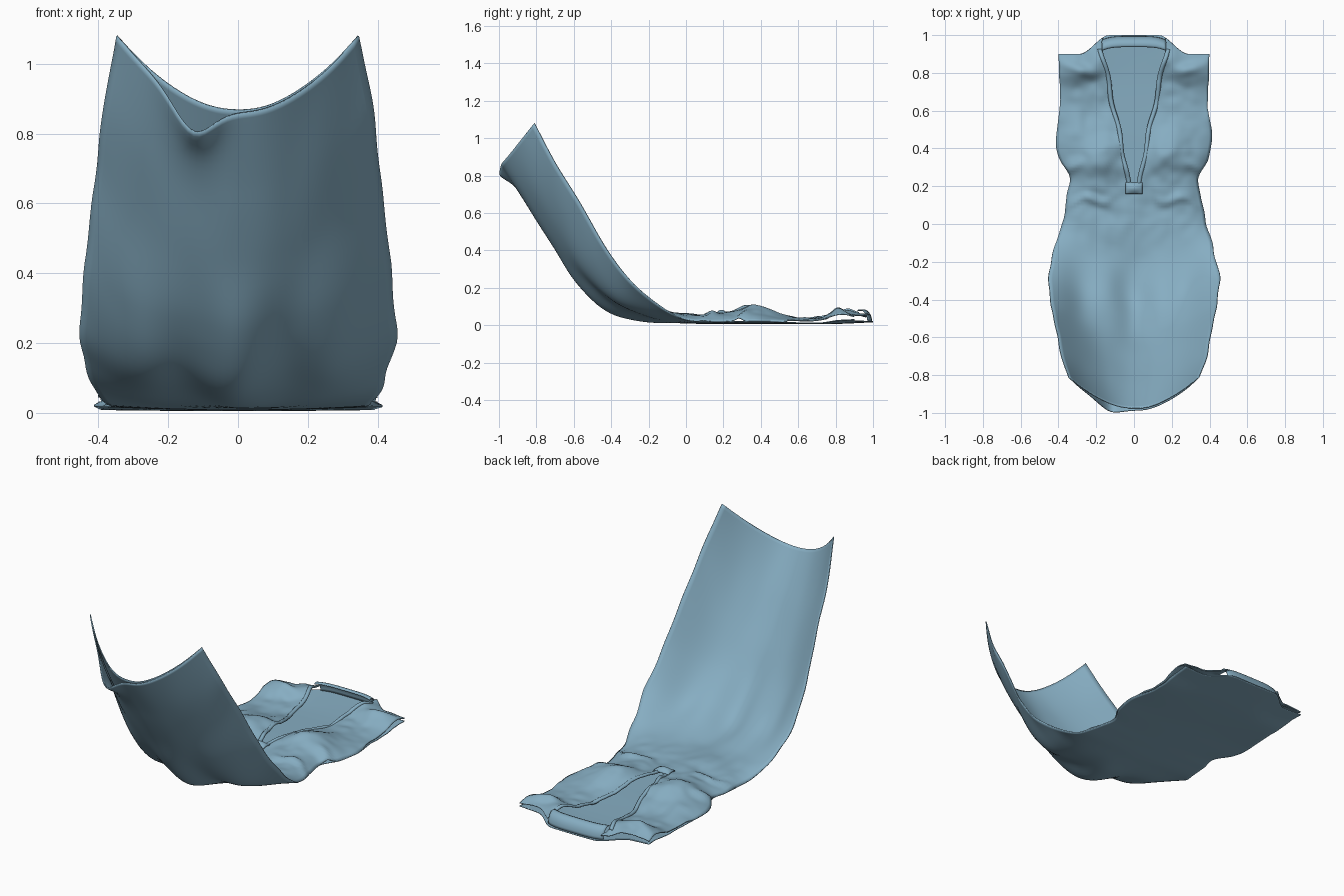
import bpy, bmesh, math
from mathutils import Vector, noise

if "Cube" in bpy.data.objects:
    bpy.data.objects.remove(bpy.data.objects["Cube"])

# Stations hem -> neck: centre y, centre z, side y, side z, half width, layer gap
ST = [(-0.985, .862, -.81, 1.08, .345, .012),
      (-0.86, .66, -.70, .87, .385, .018),
      (-0.72, .44, -.57, .66, .410, .022),
      (-0.58, .245, -.42, .40, .440, .028),
      (-0.42, .10, -.28, .22, .448, .032),
      (-0.22, .028, -.12, .09, .420, .036),
      (0.00, .012, .00, .03, .380, .042),
      (0.14, .010, .14, .02, .355, .040),
      (0.24, .010, .24, .02, .340, .045),
      (0.35, .010, .35, .02, .395, .045),
      (0.46, .010, .46, .02, .412, .040),
      (0.62, .008, .62, .012, .392, .022),
      (0.76, .008, .76, .012, .392, .032),
      (0.88, .012, .88, .025, .395, .060),
      (1.00, .018, 1.0, .030, .400, .030)]
ROWS, COLS = 112, 22


def station(t):
    """Catmull-Rom sample of the stations, t in 0..1."""
    f = t * (len(ST) - 1)
    i = min(int(f), len(ST) - 2)
    f -= i
    p = [ST[min(max(i + k, 0), len(ST) - 1)] for k in (-1, 0, 1, 2)]
    return [.5 * (2*b + (c - a)*f + (2*a - 5*b + 4*c - d)*f*f + (3*b - a - 3*c + d)*f**3)
            for a, b, c, d in zip(*p)]


def bell(v, centre, width):
    return math.exp(-((v - centre) / width) ** 2)


def ramp(v, a, b):
    k = min(max((v - a) / (b - a), 0), 1)
    return k * k * (3 - 2 * k)


def cloth(x, t, front):
    """Point on the front or back layer; x is -1..1 across the width."""
    cy, cz, sy, sz, w, gap = station(t)
    a, b = station(max(t - .01, 0)), station(min(t + .01, 1))
    k = x * x
    y, z = cy + (sy - cy) * k, cz + (sz - cz) * k
    n = Vector((0, -(b[1] - a[1]), b[0] - a[0])).normalized()
    skirt = 1 - ramp(cy, -.25, .05)
    px = x * w
    # ragged side seams
    px += x ** 5 * .012 * noise.noise((x * 2, y * 9, 3))
    # the neck and shoulder outline slopes down to the sides
    if cy > .6:
        top = 1.0 - .10 * ramp(abs(px), .13, .29)
        y = .6 + (y - .6) * (top - .6) / .4
    # long hanging folds low in the skirt, shared by both layers
    fold = .022 * math.cos(abs(px) * 21) * bell(cy, -.42, .2) * (1 - k)
    off = -fold
    if front:
        open_side = ramp(cy, .5, .58)
        off += gap * (1 - abs(x) ** 6 * (1 - .5 * open_side))
        # bust, waist creases and gathered shoulders
        ax = abs(px)
        off += .048 * bell(ax, .17, .11) * bell(y, .36, .11)
        off += .020 * bell(y, .13 - .12 * (ax - .2) + .02 * math.sin(ax * 30), .022) * bell(ax, .24, .1)
        off += .020 * bell(y, .30 - .5 * (ax - .33), .03) * bell(ax, .33, .06)
        off += .018 * bell(y, .82 + .3 * (ax - .28), .03) * bell(ax, .28, .1)
        off += (.014 * noise.noise((px * 7, y * 9, 1)) + .007 * noise.noise((px * 18, y * 18, 5))) \
            * (1 - skirt) * (1 - x ** 6)
    off += .006 * noise.noise((px * 8, y * 6, 2)) * skirt * (1 - k)
    p = Vector((px, y, z)) + n * off
    if not front:
        # the back hem sags and pouches outward on one side
        s = bell(px, -.13, .075)
        p.z -= s * .085 * bell(t, 0, .045)
        p.y -= s * .03 * bell(t, 0, .03)
    p.z = max(p.z, .004)
    return p


def neck(y):
    """Half width of the V opening."""
    return 0 if y < .2 else min(.012 + (y - .2) * .205, .165) + .006 * math.sin(y * 22) * ramp(y, .2, .4)


def add_grid(bm, fn, rows, cols):
    g = [[bm.verts.new(fn(i / rows, j / cols)) for j in range(cols + 1)] for i in range(rows + 1)]
    for i in range(rows):
        for j in range(cols):
            bm.faces.new((g[i][j], g[i][j + 1], g[i + 1][j + 1], g[i + 1][j]))


def finish(name, bm):
    bmesh.ops.remove_doubles(bm, verts=bm.verts, dist=.0008)
    bmesh.ops.recalc_face_normals(bm, faces=bm.faces)
    me = bpy.data.meshes.new(name)
    bm.to_mesh(me)
    bm.free()
    ob = bpy.data.objects.new(name, me)
    bpy.context.collection.objects.link(ob)
    mod = ob.modifiers.new("cloth_thickness", "SOLIDIFY")
    mod.thickness, mod.offset = .005, 0
    mat = bpy.data.materials.get("fabric") or bpy.data.materials.new("fabric")
    mat.diffuse_color = (.24, .42, .54, 1)
    mat.use_nodes = True
    mat.node_tree.nodes["Principled BSDF"].inputs["Base Color"].default_value = mat.diffuse_color
    me.materials.append(mat)
    for p in me.polygons:
        p.use_smooth = True
    return ob


# Back layer
bm = bmesh.new()
add_grid(bm, lambda t, u: cloth(2 * u - 1, t, False), ROWS, COLS * 2)
finish("dress_back", bm)

# Front layer: two halves that meet below the V neck
bm = bmesh.new()
for side in (-1, 1):
    def half(t, u, side=side):
        cy, w = station(t)[0], station(t)[4]
        inner = neck(cy) / w
        return cloth(side * (inner + (1 - inner) * u), t, True)
    add_grid(bm, half, ROWS, COLS)
finish("dress_front", bm)

# Back collar rolled up over the neck
bm = bmesh.new()
def collar(t, u):
    x = (2 * u - 1) * .17
    a = t * math.pi * .6
    return Vector((x, .95 + .042 * math.cos(a) - .02 * (x / .17) ** 4 , .02 + .062 * math.sin(a)))
add_grid(bm, collar, 8, 24)
finish("neck_collar", bm)

# Rolled lapel edges along the V neck
bm = bmesh.new()
for side in (-1, 1):
    def lapel(t, u, side=side):
        y = .2 + .74 * t
        # find the station parameter whose centre y matches
        lo, hi = 0, 1
        for _ in range(24):
            m = (lo + hi) / 2
            lo, hi = (m, hi) if station(m)[0] < y else (lo, m)
        p = cloth(side * neck(y) / station(lo)[4], lo, True)
        return p + Vector((side * .022 * u, 0, .008 * math.sin(u * math.pi)))
    add_grid(bm, lapel, 40, 4)
finish("neck_lapels", bm)

# Small knot of fabric at the point of the V
bm = bmesh.new()
def knot(t, u):
    x = (u - .5) * .09
    return Vector((x, .16 + .06 * t, .062 + .018 * math.sin(t * math.pi) * math.cos(x * 30)))
add_grid(bm, knot, 8, 8)
finish("neck_knot", bm)
